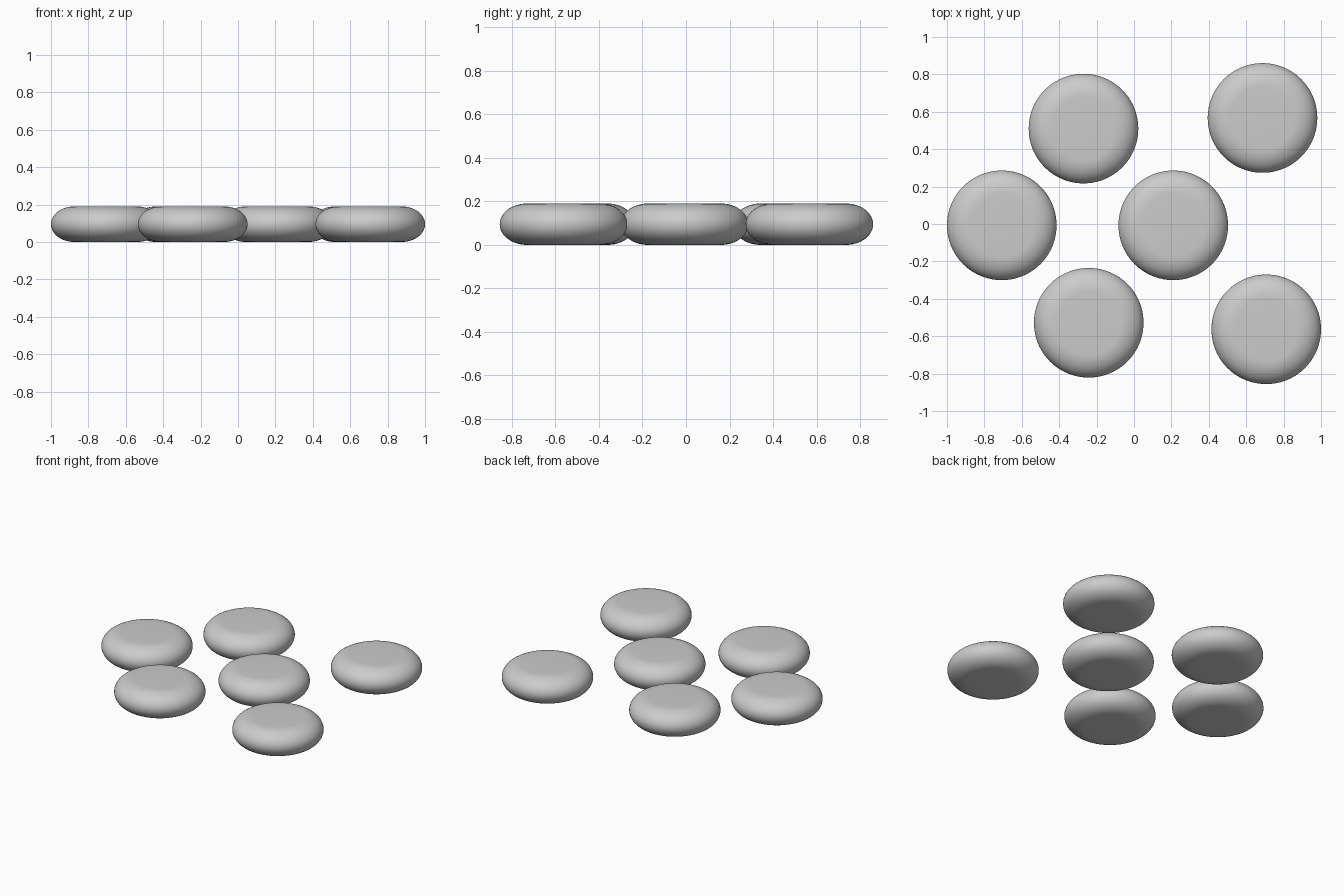
import bpy, bmesh, math

cube = bpy.data.objects.get("Cube")
if cube:
    bpy.data.objects.remove(cube, do_unlink=True)

RADIUS, HALF_HEIGHT, ROUNDING = 0.293, 0.095, 0.125
SEGMENTS, ARC_STEPS = 96, 24

# One plain grey finish
grey = bpy.data.materials.new("light grey")
grey.use_nodes = True
colour = (0.6, 0.6, 0.6, 1)
grey.diffuse_color = colour
grey.node_tree.nodes["Principled BSDF"].inputs["Base Color"].default_value = colour


def pebble_mesh():
    """Lathe a flat-topped disc with a fully rounded rim."""
    bm = bmesh.new()
    profile = [(0, HALF_HEIGHT)]
    for i in range(ARC_STEPS + 1):
        a = math.pi * (0.5 - i / ARC_STEPS)
        profile.append((RADIUS - ROUNDING + ROUNDING * math.cos(a), HALF_HEIGHT * math.sin(a)))
    profile.append((0, -HALF_HEIGHT))
    verts = [bm.verts.new((r, 0, z + HALF_HEIGHT)) for r, z in profile]
    edges = [bm.edges.new(pair) for pair in zip(verts, verts[1:])]
    bmesh.ops.spin(bm, geom=verts + edges, cent=(0, 0, 0), axis=(0, 0, 1),
                   angle=math.tau, steps=SEGMENTS, use_duplicate=False)
    bmesh.ops.remove_doubles(bm, verts=bm.verts, dist=0.0001)
    bmesh.ops.recalc_face_normals(bm, faces=bm.faces)
    for face in bm.faces:
        face.smooth = True
    mesh = bpy.data.meshes.new("disc")
    bm.to_mesh(mesh)
    bm.free()
    mesh.materials.append(grey)
    return mesh


# Scattered discs sharing one mesh
disc = pebble_mesh()
places = {
    "left_back_disc": (0.687, 0.567),
    "left_front_disc": (0.707, -0.563),
    "centre_disc": (0.21, -0.007),
    "right_back_disc": (-0.27, 0.51),
    "right_front_disc": (-0.242, -0.528),
    "far_right_disc": (-0.707, -0.007),
}
for name, (x, y) in places.items():
    obj = bpy.data.objects.new(name, disc)
    obj.location = (x, y, 0)
    bpy.context.scene.collection.objects.link(obj)
